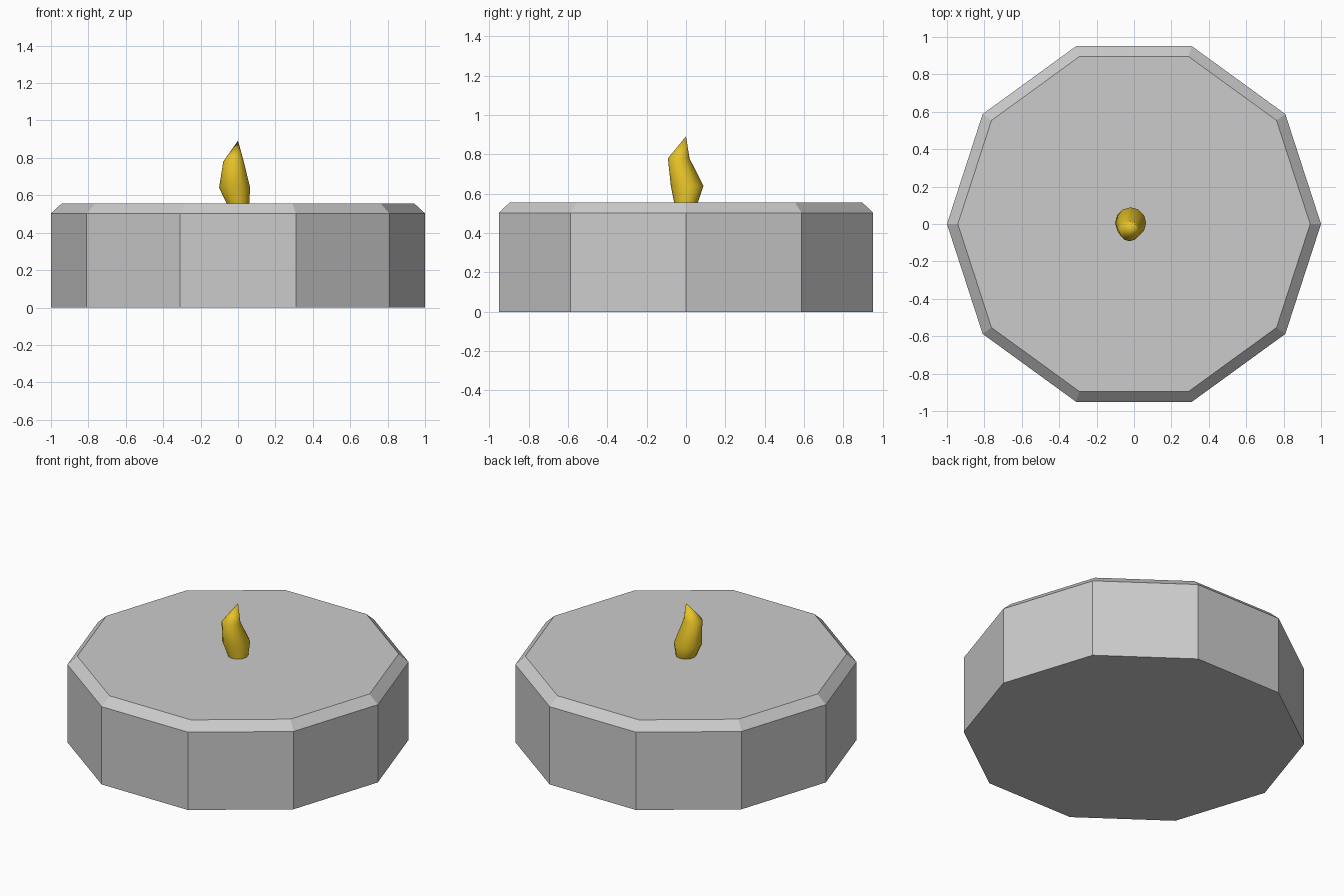
import bpy, bmesh
from math import cos, sin, tau

if "Cube" in bpy.data.objects:
    bpy.data.objects.remove(bpy.data.objects["Cube"])


def loft(name, rings, sides, tip=None):
    """Skin stacked rings (x, y, z, radius), capped below and closed flat or to a tip."""
    bm = bmesh.new()
    loops = [[bm.verts.new((x + r * cos(tau * i / sides), y + r * sin(tau * i / sides), z))
              for i in range(sides)] for x, y, z, r in rings]
    bm.faces.new(loops[0][::-1])
    for a, b in zip(loops, loops[1:]):
        for i in range(sides):
            j = (i + 1) % sides
            bm.faces.new((a[i], a[j], b[j], b[i]))
    if tip:
        t = bm.verts.new(tip)
        for i in range(sides):
            bm.faces.new((loops[-1][i], loops[-1][(i + 1) % sides], t))
    else:
        bm.faces.new(loops[-1])
    mesh = bpy.data.meshes.new(name)
    bm.to_mesh(mesh)
    bm.free()
    obj = bpy.data.objects.new(name, mesh)
    bpy.context.collection.objects.link(obj)
    return obj


# Ten-sided candle body with a bevelled top rim
loft("candle_body", [(0, 0, 0, 1), (0, 0, 0.503, 1), (0, 0, 0.557, 0.942)], 10)

# Leaning flame, smooth shaded
flame = loft("flame", [(0, 0, 0.555, 0.06), (-0.018, 0.006, 0.64, 0.083),
                       (-0.024, -0.037, 0.78, 0.055)], 12, tip=(0, 0, 0.892))
amber = bpy.data.materials.new("amber")
amber.diffuse_color = (0.8, 0.55, 0.02, 1)
amber.use_nodes = True
amber.node_tree.nodes["Principled BSDF"].inputs["Base Color"].default_value = amber.diffuse_color
flame.data.materials.append(amber)
bpy.context.view_layer.objects.active = flame
flame.select_set(True)
bpy.ops.object.shade_smooth_by_angle(angle=0.9)
